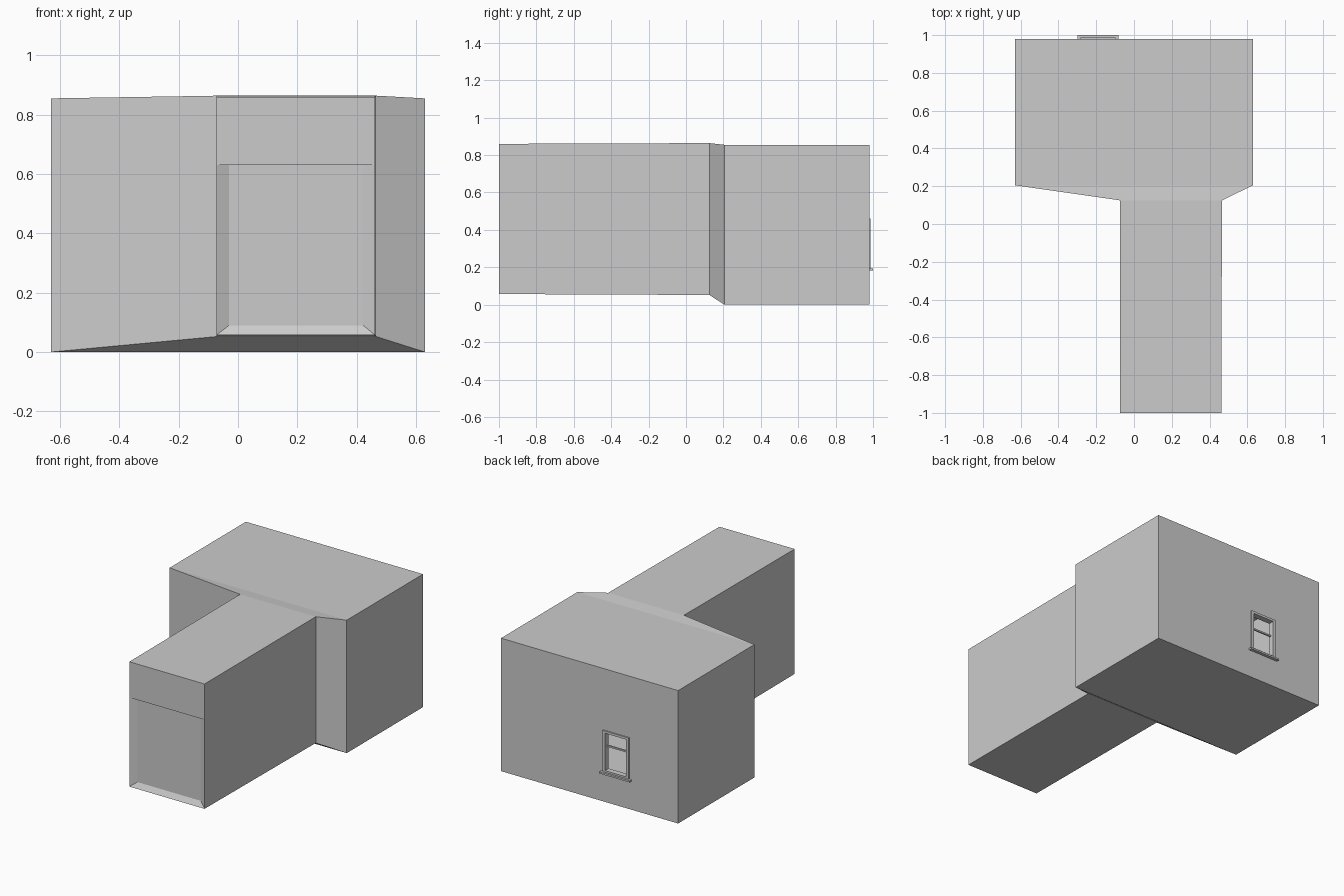
import bpy, bmesh

if "Cube" in bpy.data.objects:
    bpy.data.objects.remove(bpy.data.objects["Cube"])


def mesh_object(name, bm):
    me = bpy.data.meshes.new(name)
    bm.to_mesh(me)
    bm.free()
    ob = bpy.data.objects.new(name, me)
    bpy.context.collection.objects.link(ob)
    return ob


def box(name, lo, hi):
    bm = bmesh.new()
    bmesh.ops.create_cube(bm, size=1)
    for v in bm.verts:
        v.co = [(lo[i] + hi[i]) / 2 + v.co[i] * (hi[i] - lo[i]) for i in range(3)]
    return mesh_object(name, bm)


def ring(bm, x0, x1, z0, z1, y, y_top=None):
    yt = y if y_top is None else y_top
    return [bm.verts.new(p) for p in
            ((x0, y, z0), (x1, y, z0), (x1, yt, z1), (x0, yt, z1))]


def bridge(bm, rings):
    for a, b in zip(rings, rings[1:]):
        for i in range(4):
            j = (i + 1) % 4
            bm.faces.new((a[i], a[j], b[j], b[i]))


# Hollow room narrowing into a hallway, lofted from window hole to front end
bm = bmesh.new()
bridge(bm, [
    ring(bm, -0.28, -0.10, 0.195, 0.455, 0.98),
    ring(bm, -0.63, 0.63, 0.0, 0.855, 0.98),
    ring(bm, -0.63, 0.63, 0.0, 0.855, 0.205),
    ring(bm, -0.073, 0.466, 0.052, 0.864, 0.125),
    ring(bm, -0.073, 0.462, 0.057, 0.860, -1.0),
])
bmesh.ops.recalc_face_normals(bm, faces=bm.faces)
mesh_object("room_and_hallway", bm)

# Lintel closing the top of the hallway end
bm = bmesh.new()
bm.faces.new(ring(bm, -0.073, 0.462, 0.63, 0.86, -1.0))
mesh_object("doorway_lintel", bm)

# Recessed panel with splayed sides below the lintel
bm = bmesh.new()
outer = ring(bm, -0.073, 0.462, 0.057, 0.63, -1.0)
inner = ring(bm, -0.03, 0.422, 0.09, 0.63, -0.98)
bridge(bm, [outer, inner])
bm.faces.new(inner)
bmesh.ops.recalc_face_normals(bm, faces=bm.faces)
mesh_object("doorway_panel", bm)

# Window frame, sash rail and sill on the back wall
for side, x in (("left", -0.283), ("right", -0.115)):
    box("window_jamb_" + side, (x, 0.95, 0.19), (x + 0.018, 0.987, 0.46))
box("window_head", (-0.265, 0.95, 0.445), (-0.115, 0.987, 0.46))
box("window_base", (-0.265, 0.95, 0.19), (-0.115, 0.987, 0.205))
box("window_sash_rail", (-0.265, 0.955, 0.35), (-0.115, 0.965, 0.36))
box("window_sill", (-0.30, 0.975, 0.183), (-0.083, 1.0, 0.194))
